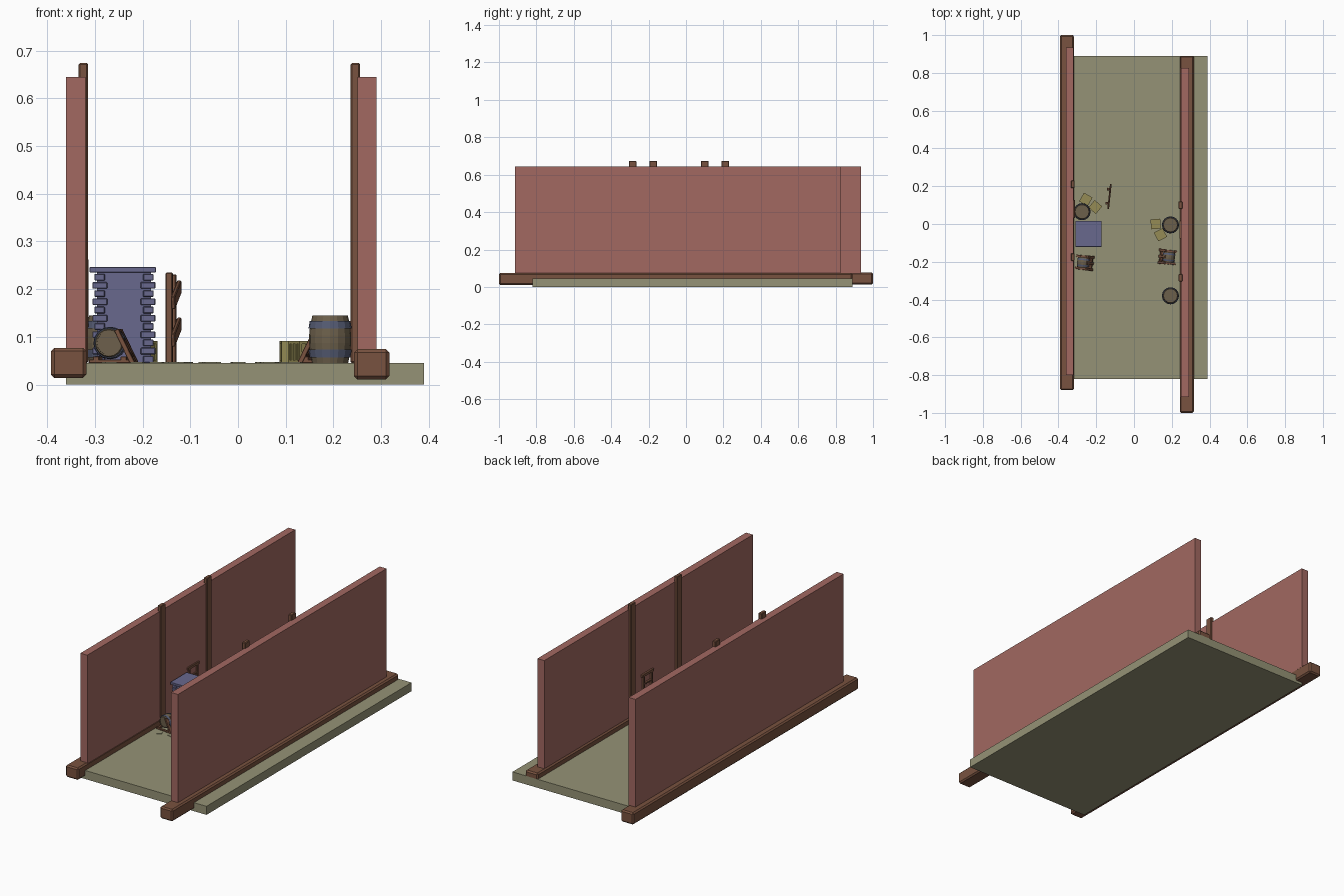
import bpy, bmesh, random
from math import sin, cos, pi, radians
from mathutils import Matrix, Vector

if "Cube" in bpy.data.objects:
    bpy.data.objects.remove(bpy.data.objects["Cube"])

random.seed(3)

def mat(name, c):
    m = bpy.data.materials.new(name)
    m.diffuse_color = (*c, 1)
    m.use_nodes = True
    m.node_tree.nodes["Principled BSDF"].inputs["Base Color"].default_value = m.diffuse_color
    return m

WALL = mat("plaster", (.36, .14, .12))
FLOOR = mat("floor", (.30, .29, .18))
WOOD = mat("timber", (.19, .085, .05))
BLUE = mat("painted", (.14, .14, .27))
BARREL = mat("barrel_wood", (.15, .115, .07))
BAND = mat("metal_band", (.09, .105, .17))
CRATE = mat("crate_wood", (.30, .26, .09))

def finish(bm, name, m, mtx=Matrix(), bevel=0):
    bmesh.ops.recalc_face_normals(bm, faces=bm.faces)
    me = bpy.data.meshes.new(name)
    bm.to_mesh(me)
    bm.free()
    me.materials.append(m)
    ob = bpy.data.objects.new(name, me)
    bpy.context.collection.objects.link(ob)
    ob.matrix_world = mtx
    if bevel:
        b = ob.modifiers.new("bevel", "BEVEL")
        b.width, b.segments = bevel, 1
    return ob

def boxes(name, m, specs, mtx=Matrix(), bevel=0):
    """One object from boxes given as (x0, x1, y0, y1, z0, z1)."""
    bm = bmesh.new()
    for x0, x1, y0, y1, z0, z1 in specs:
        t = Matrix.Translation(((x0+x1)/2, (y0+y1)/2, (z0+z1)/2))
        s = Matrix.Diagonal((x1-x0, y1-y0, z1-z0, 1))
        bmesh.ops.create_cube(bm, size=1, matrix=t @ s)
    return finish(bm, name, m, mtx, bevel)

def lathe(name, m, profile, mtx, n=16):
    bm = bmesh.new()
    rings = [[bm.verts.new((r*cos(2*pi*i/n), r*sin(2*pi*i/n), z)) for i in range(n)]
             for r, z in profile]
    for a, b in zip(rings, rings[1:]):
        for i in range(n):
            j = (i+1) % n
            bm.faces.new((a[i], a[j], b[j], b[i]))
    bm.faces.new(rings[0])
    bm.faces.new(rings[-1])
    return finish(bm, name, m, mtx)

def place(x, y, z=.045, turn=0):
    return Matrix.Translation((x, y, z)) @ Matrix.Rotation(radians(turn), 4, 'Z')

# floor slab
boxes("floor", FLOOR, [(-.36, .39, -.82, .89, 0, .045)])

# walls, sill beams, posts and window frames on both sides
for side, wall, beam, bz, post, posts, win in (
        ("left", (-.36, -.32, -.80, .935), (-.392, -.318, -.88, 1), .014, (-.334, -.314), (.21, -.175), .08),
        ("right", (.25, .29, -.915, .825), (.243, .317, -1, .89), .011, (.236, .256), (.10, -.285), -.03)):
    boxes(side + "_wall", WALL, [(*wall, .045, .645)])
    boxes(side + "_sill_beam", WOOD, [(*beam, bz, bz + .063)], bevel=.007)
    boxes(side + "_posts", WOOD, [(*post, y-.02, y+.02, .045, .674) for y in posts], bevel=.003)
    x0, x1 = (-.325, -.313) if side == "left" else (.24, .255)
    boxes(side + "_window_frame", WOOD,
          [(x0, x1, win-.04, win-.028, .13, .25), (x0, x1, win+.028, win+.04, .13, .25),
           (x0, x1, win-.048, win+.048, .248, .262), (x0, x1, win-.048, win+.048, .12, .134),
           (x0, x1, win-.03, win+.03, .205, .213)], bevel=.001)

# cupboard with stacked corner blocks
boxes("cupboard_body", BLUE, [(-.296, -.182, -.111, .006, .045, .236)])
boxes("cupboard_top", BLUE, [(-.311, -.172, -.121, .016, .235, .246)], bevel=.001)
blocks = []
for i in range(11):
    z, d, w = .046 + i*.0172, (.009 if i % 2 else .005), (.022 if i % 2 else .017)
    for x in (-.296, -.182):
        for y in (-.111, .006):
            sx, sy = (1 if x < -.24 else -1), (1 if y < -.05 else -1)
            xs, ys = sorted((x - sx*d, x + sx*w)), sorted((y - sy*.006, y + sy*w))
            blocks.append((*xs, *ys, z, z + .014))
boxes("cupboard_corner_blocks", BLUE, blocks, bevel=.0015)
boxes("cupboard_band", BLUE, [(-.299, -.179, -.114, .009, .205, .212)])

# barrels: staved body with sunken lid and two bands
def barrel(name, mtx, r=.044, h=.1):
    body = [(.80, .05), (.80, 0), (.86, 0), (.95, .2), (1, .42), (1, .58), (.95, .8),
            (.84, 1), (.76, 1), (.76, .95)]
    lathe(name + "_body", BARREL, [(a*r, b*h) for a, b in body], mtx)
    for tag, lo, hi, a, b in (("lower", .12, .28, .94, 1.0), ("upper", .72, .88, 1.0, .94)):
        prof = [(a*r*.9, lo*h), (a*r*1.03, lo*h), (b*r*1.03, hi*h), (b*r*.9, hi*h)]
        lathe(f"{name}_{tag}_band", BAND, prof, mtx)

for i, (x, y) in enumerate(((-.275, .065), (.193, -.005), (.193, -.38))):
    barrel(f"barrel_{i}", place(x, y))

# open slatted crates
for i, (x, y, a) in enumerate(((-.255, .13, -30), (-.205, .09, 50), (.115, 0, 5), (.14, -.057, 28))):
    s, h, t = .026, .046, .006
    parts = [(-s+.003, s-.003, -s+.003, s-.003, .003, h-.003)]
    for u in (-s, s-t):
        for v in (-s, s-t):
            parts.append((u, u+t, v, v+t, 0, h))
        for z in (0, h-t):
            parts += [(u, u+t, -s, s, z, z+t), (-s, s, u, u+t, z, z+t)]
        for v in (-.011, .006):
            parts += [(v, v+t, u+.001, u+t-.001, 0, h), (u+.001, u+t-.001, v, v+t, 0, h)]
    boxes(f"crate_{i}", CRATE, parts, place(x, y, .045, a))

# kegs lying on cradles, each with a leaning board frame
for i, (x, y, a, s) in enumerate(((-.262, -.205, -6, 1), (.178, -.175, -6, -1))):
    m = place(x, y, .045, a)
    boxes(f"cradle_{i}", WOOD, [(-.047, .045, v, v+.012, 0, .007) for v in (-.038, .026)]
          + [(u, u+.012, -.038, .038, .004, .014) for u in (-.038, .02)], m, .001)
    keg = m @ Matrix.Translation((-.006*s, .028, .042)) @ Matrix.Rotation(pi/2, 4, 'X')
    barrel(f"keg_{i}", keg, .033, .056)
    lean = m @ Matrix.Translation((.045*s, 0, 0)) @ Matrix.Rotation(radians(-26*s), 4, 'Y')
    boxes(f"leaning_frame_{i}", WOOD, [(-.005, .005, v, v+.014, 0, .078) for v in (-.04, -.007, .026)]
          + [(-.004, .004, -.04, .04, z, z+.012) for z in (.012, .055)], lean, .001)

# small broken fence: two posts and two tilted rails
fence = place(-.14, .147, .045, -6)
boxes("fence_posts", WOOD, [(-.007, .007, -.045, -.031, 0, .19), (-.007, .007, .031, .045, 0, .186)],
      fence, .002)
for i, z in enumerate((.065, .143)):
    tilt = fence @ Matrix.Translation((.01, 0, z)) @ Matrix.Rotation(radians(15), 4, 'X')
    boxes(f"fence_rail_{i}", WOOD, [(-.004, .005, -.066, .066, -.014, .014)], tilt, .002)

# thin paving stones scattered between the walls
stones = [(-.28, .22), (-.22, .25), (-.16, .18), (-.14, .1), (-.13, .03), (-.11, -.04),
          (-.12, -.11), (-.14, -.17), (-.17, -.24), (-.21, -.26), (-.27, -.27), (0, .1),
          (0, .01), (0, -.11), (0, -.17), (0, -.26), (0, -.4), (.06, .14), (.12, .07),
          (.06, .06), (.05, -.04), (.06, -.12), (.1, -.18), (.06, -.25), (.12, -.28),
          (.07, -.39), (-.06, -.14), (-.07, .12), (-.05, -.05), (-.16, -.2)]
for i, (x, y) in enumerate(stones):
    boxes(f"paving_stone_{i}", FLOOR, [(-.013, .013, -.011, .011, 0, .003)],
          place(x, y, .0445, random.uniform(-25, 25)))
